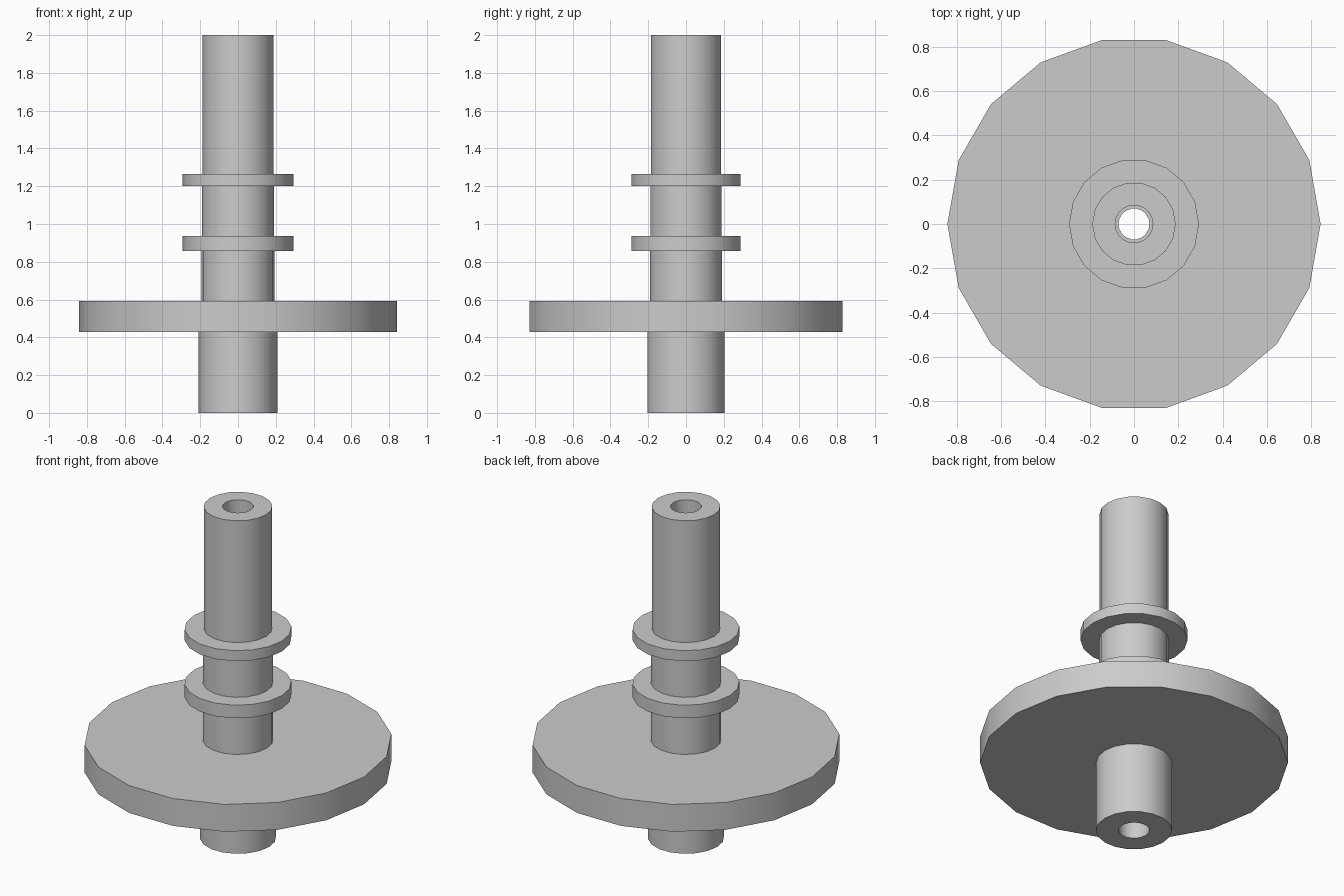
import bpy
import bmesh
from math import cos, sin, tau, radians

default_cube = bpy.data.objects.get("Cube")
if default_cube:
    bpy.data.objects.remove(default_cube, do_unlink=True)

SIDES = 18
BORE, NARROW_BORE = 0.085, 0.07

# Plain grey metal
metal = bpy.data.materials.new("grey_metal")
metal.use_nodes = True
grey = (0.6, 0.6, 0.6, 1)
metal.diffuse_color = grey
metal.node_tree.nodes["Principled BSDF"].inputs["Base Color"].default_value = grey

# Outer steps from bottom to top: radius, bottom height, top height
steps = [
    (0.208, 0.0, 0.427),      # lower sleeve
    (0.842, 0.427, 0.592),    # large disc
    (0.193, 0.592, 0.857),    # lower shaft
    (0.293, 0.857, 0.936),    # lower collar
    (0.191, 0.936, 1.202),    # middle shaft
    (0.293, 1.202, 1.265),    # upper collar
    (0.188, 1.265, 2.0),      # upper shaft
]
profile = [(r, z) for r, low, high in steps for z in (low, high)]

# Through bore, from top to bottom, narrower inside the disc
disc_low, disc_high = steps[1][1:]
profile += [(BORE, 2.0), (BORE, disc_high), (NARROW_BORE, disc_high),
            (NARROW_BORE, disc_low), (BORE, disc_low), (BORE, 0.0)]


def lathe(name, points, sides):
    """Turn a closed profile of (radius, height) points around z."""
    bm = bmesh.new()
    rings = [[bm.verts.new((r * cos(tau * i / sides), r * sin(tau * i / sides), z))
              for i in range(sides)] for r, z in points]
    for a, b in zip(rings, rings[1:] + rings[:1]):
        for i in range(sides):
            j = (i + 1) % sides
            bm.faces.new((a[i], a[j], b[j], b[i]))
    bmesh.ops.recalc_face_normals(bm, faces=bm.faces)
    mesh = bpy.data.meshes.new(name)
    bm.to_mesh(mesh)
    bm.free()
    mesh.materials.append(metal)
    obj = bpy.data.objects.new(name, mesh)
    bpy.context.collection.objects.link(obj)
    return obj


shaft = lathe("flanged_shaft", profile, SIDES)

# Smooth round walls, crisp rims
bpy.ops.object.select_all(action="DESELECT")
shaft.select_set(True)
bpy.context.view_layer.objects.active = shaft
bpy.ops.object.shade_smooth_by_angle(angle=radians(30))
